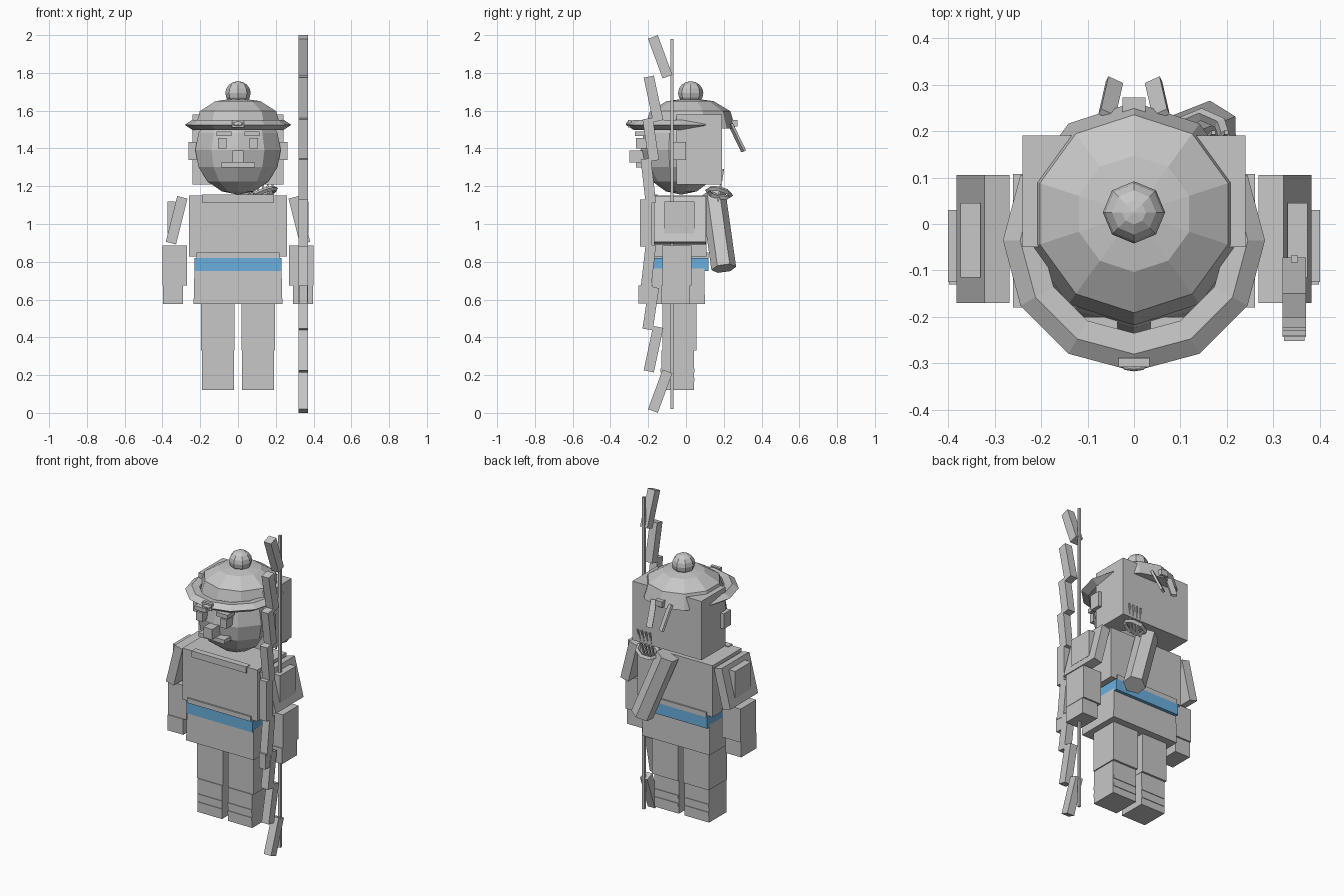
import bpy, bmesh, math
from mathutils import Vector, Matrix

if "Cube" in bpy.data.objects:
    bpy.data.objects.remove(bpy.data.objects["Cube"])


def material(name, rgb):
    m = bpy.data.materials.new(name)
    m.diffuse_color = (*rgb, 1)
    m.use_nodes = True
    m.node_tree.nodes["Principled BSDF"].inputs["Base Color"].default_value = m.diffuse_color
    return m


GREY = material("plain grey", (0.57, 0.57, 0.57))
BLUE = material("sash blue", (0.145, 0.43, 0.73))


def finish(name, bm, mat=GREY):
    bmesh.ops.recalc_face_normals(bm, faces=bm.faces)
    me = bpy.data.meshes.new(name)
    bm.to_mesh(me)
    bm.free()
    me.materials.append(mat)
    ob = bpy.data.objects.new(name, me)
    bpy.context.collection.objects.link(ob)
    return ob


def box(name, x, y, z, mat=GREY, rot=None, taper=1.0):
    """Box from (min, max) ranges; taper scales the top face."""
    bm = bmesh.new()
    bmesh.ops.create_cube(bm, size=1)
    size = [r[1] - r[0] for r in (x, y, z)]
    mid = Vector([(r[0] + r[1]) / 2 for r in (x, y, z)])
    for v in bm.verts:
        k = taper if v.co.z > 0 else 1
        v.co = Vector((v.co.x * size[0] * k, v.co.y * size[1] * k, v.co.z * size[2]))
        if rot:
            v.co = rot @ v.co
        v.co += mid
    return finish(name, bm, mat)


def rod(name, a, b, w, d=None, sides=4, mat=GREY):
    """Prism between two points: rectangular when sides is 4, otherwise round."""
    a, b = Vector(a), Vector(b)
    bm = bmesh.new()
    if sides == 4:
        bmesh.ops.create_cube(bm, size=1)
        bmesh.ops.scale(bm, vec=(w, d or w, (b - a).length), verts=bm.verts)
    else:
        bmesh.ops.create_cone(bm, cap_ends=True, segments=sides, radius1=w, radius2=w,
                              depth=(b - a).length)
    q = Vector((0, 0, 1)).rotation_difference(b - a)
    bmesh.ops.transform(bm, matrix=Matrix.Translation((a + b) / 2) @ q.to_matrix().to_4x4(),
                        verts=bm.verts)
    return finish(name, bm, mat)


def ball(name, centre, radii, seg, rings):
    bm = bmesh.new()
    bmesh.ops.create_uvsphere(bm, u_segments=seg, v_segments=rings, radius=1)
    for v in bm.verts:
        v.co = Vector(centre) + Vector([v.co[i] * radii[i] for i in range(3)])
    return finish(name, bm)


def lathe(name, profile, centre_y, angles, closed_profile):
    """Sweep (radius, z) points through angles measured from the front."""
    bm = bmesh.new()
    cols = [[bm.verts.new((r * math.sin(a), centre_y - r * math.cos(a), z)) for r, z in profile]
            for a in angles]
    n = len(profile)
    if closed_profile:
        for c0, c1 in zip(cols, cols[1:]):
            for i in range(n):
                j = (i + 1) % n
                bm.faces.new((c0[i], c0[j], c1[j], c1[i]))
        bm.faces.new(cols[0])
        bm.faces.new(cols[-1])
    else:
        for c0, c1 in zip(cols, cols[1:] + cols[:1]):
            for i in range(n - 1):
                bm.faces.new((c0[i], c0[i + 1], c1[i + 1], c1[i]))
        bm.faces.new([c[0] for c in cols])
        bm.faces.new([c[-1] for c in cols])
    return finish(name, bm)


def span(s, a, b):
    return tuple(sorted((s * a, s * b)))


# legs, arms and hands
for s, side in ((-1, "left"), (1, "right")):
    box(f"{side}_thigh", span(s, 0.018, 0.197), (-0.125, 0.055), (0.33, 0.60))
    box(f"{side}_boot", span(s, 0.02, 0.19), (-0.13, 0.042), (0.12, 0.33))
    for z in (0.165, 0.215):
        box(f"{side}_boot_strap", span(s, 0.022, 0.188), (-0.134, 0.046), (z, z + 0.02))
    tilt = Matrix.Rotation(math.radians(-14 * s), 3, 'Y')
    box(f"{side}_upper_arm", span(s, 0.297, 0.353), (-0.17, 0.105), (0.895, 1.145), rot=tilt)
    box(f"{side}_shoulder_pad", span(s, 0.33, 0.373), (-0.115, 0.045), (0.95, 1.12))
    box(f"{side}_forearm", span(s, 0.27, 0.40), (-0.125, 0.03), (0.675, 0.885))
    box(f"{side}_hand", span(s, 0.29, 0.398), (-0.13, 0.02), (0.577, 0.675))

# torso, skirt and sash
box("skirt", (-0.235, 0.235), (-0.18, 0.10), (0.577, 0.765), taper=0.98)
box("sash", (-0.23, 0.23), (-0.183, 0.118), (0.75, 0.82), BLUE)
box("torso_hem", (-0.22, 0.22), (-0.19, 0.118), (0.82, 0.85))
box("torso", (-0.26, 0.26), (-0.18, 0.108), (0.827, 1.15))
box("collar_plate", (-0.19, 0.19), (-0.19, -0.15), (1.115, 1.155))

# head: faceted face and square hair block
ball("face", (0, -0.025, 1.392), (0.238, 0.215, 0.237), 10, 8)
box("hair_block", (-0.24, 0.24), (-0.05, 0.19), (1.21, 1.58))
for s in (-1, 1):
    box("ear", span(s, 0.22, 0.263), (-0.07, 0.0), (1.34, 1.435))
    box("eye", span(s, 0.062, 0.105), (-0.265, -0.20), (1.40, 1.455))
    box("eyebrow", span(s, 0.035, 0.115), (-0.27, -0.20), (1.465, 1.49))
box("nose", (-0.03, 0.03), (-0.30, -0.22), (1.325, 1.39))
box("mouth", (-0.09, 0.09), (-0.265, -0.20), (1.30, 1.325))

# hat: dome, curved brim, badge and bobble
lathe("hat_dome", [(0.02, 1.665), (0.125, 1.65), (0.213, 1.597), (0.24, 1.505)], 0.022,
      [math.tau * i / 10 for i in range(10)], False)
lathe("hat_brim", [(0.282, 1.525), (0.245, 1.55), (0.2, 1.545), (0.2, 1.5), (0.24, 1.497)], -0.035,
      [math.radians(-120 + 30 * i) for i in range(9)], True)
box("hat_badge", (-0.033, 0.033), (-0.308, -0.288), (1.51, 1.55))
ball("badge_gem", (0, -0.307, 1.53), (0.028, 0.01, 0.012), 8, 6)
ball("hat_bobble", (0, 0.025, 1.693), (0.067, 0.067, 0.063), 8, 8)

# ribbons tied behind the hat
box("ribbon_knot", (-0.025, 0.025), (0.21, 0.272), (1.515, 1.55))
for s in (-1, 1):
    rod("ribbon_tail", (s * 0.058, 0.235, 1.53), (s * 0.042, 0.305, 1.385), 0.035, 0.014)

# quiver with a thin hoop and arrows
rod("quiver", (0.165, 0.2, 0.765), (0.025, 0.145, 1.155), 0.066, sides=6)
bpy.ops.mesh.primitive_torus_add(major_segments=8, minor_segments=4, major_radius=0.062,
                                 minor_radius=0.014, location=(0.14, 0.175, 1.165),
                                 rotation=(math.radians(-12), math.radians(-20), 0))
bpy.context.object.name = "quiver_hoop"
bpy.context.object.data.materials.append(GREY)
for i in range(4):
    rod("arrow_shaft", (0.1 + 0.022 * i, 0.17, 1.12), (0.115 + 0.028 * i, 0.197, 1.29), 0.009)

# bow: straight grip and mirrored limb pieces, each leaning further to the string
BX = 0.345
limb = [(-0.186, 1.11, -0.213, 1.345), (-0.17, 1.335, -0.203, 1.558),
        (-0.147, 1.545, -0.197, 1.78), (-0.098, 1.78, -0.175, 1.99)]
box("bow_grip", (BX - 0.025, BX + 0.025), (-0.243, -0.18), (0.88, 1.13))
for y0, z0, y1, z1 in limb:
    rod("upper_bow_limb", (BX, y0, z0), (BX, y1, z1), 0.05, 0.055)
    rod("lower_bow_limb", (BX, y0, 2 - z0), (BX, y1, 2 - z1), 0.05, 0.055)
box("bow_hold", (BX - 0.022, BX + 0.022), (-0.252, -0.175), (0.58, 0.675))
rod("bow_string", (BX, -0.075, 0.02), (BX, -0.075, 1.98), 0.015)
